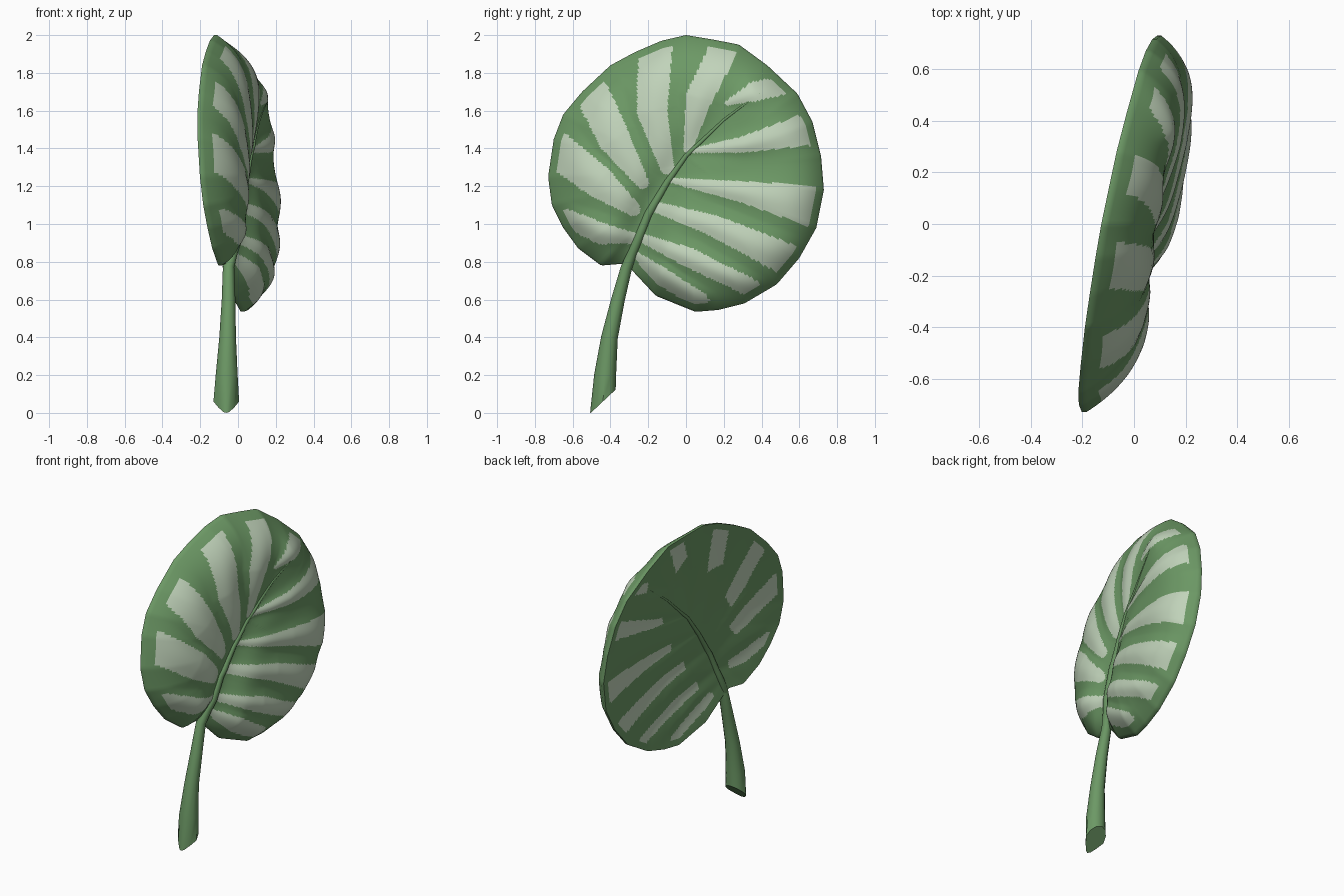
import bpy, bmesh, math
from mathutils import Vector as V

if "Cube" in bpy.data.objects:
    bpy.data.objects.remove(bpy.data.objects["Cube"])

CY, CZ = 0.0, 1.27          # leaf centre in the y-z plane
# Leaf outline (y, z), counter-clockwise, with the small notch at the stem
OUTLINE = [(.73, 1.18), (.715, 1.36), (.67, 1.54), (.59, 1.69), (.43, 1.84), (.28, 1.95), (.15, 1.975),
           (0, 2), (-.13, 1.97), (-.27, 1.91), (-.4, 1.84), (-.55, 1.7), (-.65, 1.58), (-.7, 1.45),
           (-.73, 1.25), (-.71, 1.1), (-.65, .98), (-.57, .87), (-.45, .78), (-.33, .79), (-.3, .77),
           (-.16, .62), (.05, .535), (.17, .545), (.31, .58), (.48, .68), (.6, .82), (.69, .98)]
MIDRIB = [(-.31, .78), (-.2, 1.05), (-.1, 1.22), (0, 1.36), (.2, 1.55), (.45, 1.74)]
# Pale stripes: three (y, z, width) points each, from the midrib outwards
STRIPES = [
    [(-.1, 1.3, .08), (-.18, 1.6, .17), (-.16, 1.96, .19)],
    [(-.23, 1.22, .07), (-.38, 1.45, .18), (-.5, 1.7, .19)],
    [(-.28, 1.08, .08), (-.46, 1.22, .18), (-.68, 1.39, .2)],
    [(-.24, .92, .05), (-.45, .95, .12), (-.63, 1.03, .1)],
    [(.01, 1.4, .05), (.07, 1.67, .15), (.21, 1.95, .16)],
    [(.22, 1.64, .03), (.36, 1.7, .11), (.54, 1.74, .1)],
    [(.0, 1.385, .02), (.3, 1.42, .09), (.64, 1.5, .18)],
    [(-.07, 1.23, .03), (.3, 1.17, .12), (.7, 1.09, .24)],
    [(-.16, 1.09, .06), (.15, .99, .12), (.54, .81, .18)],
    [(-.24, .93, .05), (.02, .82, .11), (.35, .66, .1)],
    [(-.28, .85, .03), (-.14, .73, .1), (.08, .59, .09)]]


def material(name, rgb):
    m = bpy.data.materials.new(name)
    m.diffuse_color = (*rgb, 1)
    m.use_nodes = True
    m.node_tree.nodes["Principled BSDF"].inputs["Base Color"].default_value = m.diffuse_color
    return m


GREEN = material("leaf green", (.15, .315, .13))
PALE = material("pale stripe", (.53, .65, .49))


def finish(bm, name, mats, angle):
    bmesh.ops.recalc_face_normals(bm, faces=bm.faces)
    me = bpy.data.meshes.new(name)
    bm.to_mesh(me)
    bm.free()
    ob = bpy.data.objects.new(name, me)
    bpy.context.collection.objects.link(ob)
    for m in mats:
        me.materials.append(m)
    bpy.ops.object.select_all(action='DESELECT')
    ob.select_set(True)
    bpy.context.view_layer.objects.active = ob
    bpy.ops.object.shade_smooth_by_angle(angle=math.radians(angle))
    return ob


def near(p, line):
    """Distance from p to a polyline and the position (0..1) along it."""
    best = (9, 0)
    n = len(line) - 1
    for i in range(n):
        a, b = V(line[i][:2]), V(line[i + 1][:2])
        t = max(0, min(1, (p - a).dot(b - a) / (b - a).length_squared))
        best = min(best, ((p - a - (b - a) * t).length, (i + t) / n))
    return best


def stripe_at(p):
    """Closest stripe as (distance / half width, position along it)."""
    best = (9, 0)
    for s in STRIPES:
        d, t = near(p, s)
        k = t * 2
        i = min(1, int(k))
        w = s[i][2] + (s[i + 1][2] - s[i][2]) * (k - i)
        best = min(best, (d / (w / 2), t))
    return best


def edge_radius(a):
    """Distance from the leaf centre to the outline in direction a."""
    u = V((math.cos(a), math.sin(a)))
    for i in range(len(OUTLINE)):
        p = V(OUTLINE[i - 1]) - V((CY, CZ))
        q = V(OUTLINE[i]) - V((CY, CZ))
        cp, cq = u.x * p.y - u.y * p.x, u.x * q.y - u.y * q.x
        if cp <= 0 <= cq and (p + q).dot(u) > 0:
            return p.lerp(q, cp / (cp - cq) if cp != cq else 0).dot(u)
    return .73


def skins_x(y, z):
    """x of the puffed front skin and of the shallow, gently rippled back skin."""
    p = V((y, z))
    c = p - V((CY, CZ))
    r = min(1, c.length / edge_radius(math.atan2(c.y, c.x))) if c.length > 1e-6 else 0
    rim = 1 - r ** 6.5
    d, t = near(p, MIDRIB)
    groove = .1 * (1 - t) ** 1.2 * math.exp(-(d / .11) ** 2)
    d, t = stripe_at(p)
    bulge = math.exp(-d * d * .8) * min(1, .2 + 1.6 * t)
    corner = .035 * math.exp(-((y - .38) ** 2 + (z - 1.7) ** 2) / .03)
    plane = -.045 + .195 * y - .09 * (z - CZ)
    front = plane + rim * (.156 - groove + .024 * bulge + corner)
    back = plane - .016 + (1 - r * r) * (.055 + .012 * bulge)
    return front, min(back, front - .012)


# Leaf blade: polar grid with a front skin, a back skin and a rim
SEG, RINGS = 300, 72
grid = []
for i in range(SEG):
    a = 2 * math.pi * i / SEG
    edge = edge_radius(a) / RINGS
    pts = [(CY + edge * j * math.cos(a), CZ + edge * j * math.sin(a)) for j in range(1, RINGS + 1)]
    grid.append([(y, z, skins_x(y, z)) for y, z in pts])
bm = bmesh.new()
edges = []
for side in (0, 1):
    centre = bm.verts.new((skins_x(CY, CZ)[side], CY, CZ))
    rays = [[bm.verts.new((x[side], y, z)) for y, z, x in ray] for ray in grid]
    for i in range(SEG):
        p, q = rays[i], rays[(i + 1) % SEG]
        faces = [bm.faces.new((centre, p[0], q[0]))]
        for j in range(RINGS - 1):
            faces.append(bm.faces.new((p[j], p[j + 1], q[j + 1], q[j])))
        # stripes stop short of the rim; on the back they are slimmer and shorter
        for f in faces[:int(RINGS * .945)]:
            m = f.calc_center_median()
            d, t = stripe_at(V((m.y, m.z)))
            start = .25 + .9 * max(0, m.z - 1.3)
            f.material_index = int(d < .95 if side == 0 else (d < .68 and t > start))
    edges.append([ray[-1] for ray in rays])
for i in range(SEG):
    k = (i + 1) % SEG
    bm.faces.new((edges[0][i], edges[1][i], edges[1][k], edges[0][k]))
finish(bm, "leaf_blade", [GREEN, PALE], 50)


def tube(name, path, pointed=False, sides=12):
    """Round tube through (x, y, z, radius) points lying roughly in a y-z plane."""
    bm = bmesh.new()
    rings = []
    for i, (x, y, z, r) in enumerate(path):
        a, b = path[max(0, i - 1)], path[min(len(path) - 1, i + 1)]
        t = V((b[1] - a[1], b[2] - a[2])).normalized()
        ring = []
        for s in range(sides):
            ang = 2 * math.pi * s / sides
            side, out = r * math.cos(ang), r * math.sin(ang)
            zz = z - t.x * out
            if pointed and i == 0:      # oblique, pointed foot
                zz += 1.02 * out
                side *= 1 + .6 * min(0, math.sin(ang))
            ring.append(bm.verts.new((x + side, y + t.y * out, max(0, zz))))
        rings.append(ring)
    for lo, hi in zip(rings, rings[1:]):
        for s in range(sides):
            k = (s + 1) % sides
            bm.faces.new((lo[s], lo[k], hi[k], hi[s]))
    bm.faces.new(rings[0])
    bm.faces.new(rings[-1])
    finish(bm, name, [GREEN], 40)


def rib(side, thick, lift):
    """Tapering midrib path laid on one skin of the leaf."""
    out, steps = [], 4
    total = steps * (len(MIDRIB) - 1)
    for n in range(1, total + 1):
        i = min(n // steps, len(MIDRIB) - 2)
        y, z = V(MIDRIB[i]).lerp(V(MIDRIB[i + 1]), n / steps - i)
        out.append((skins_x(y, z)[side] + lift, y, z, thick * (1 - .88 * n / total)))
    return out


# Stem running on as the front midrib, and the finer rib on the back
tube("stem_and_midrib", [(-.062, -.44, .06, .068), (-.06, -.428, .2, .058), (-.055, -.405, .4, .044),
                         (-.05, -.36, .6, .036), (-.05, -.315, .77, .03)] + rib(0, .027, -.004), True)
tube("back_midrib", [(-.055, -.315, .77, .026)] + rib(1, .022, .004))
